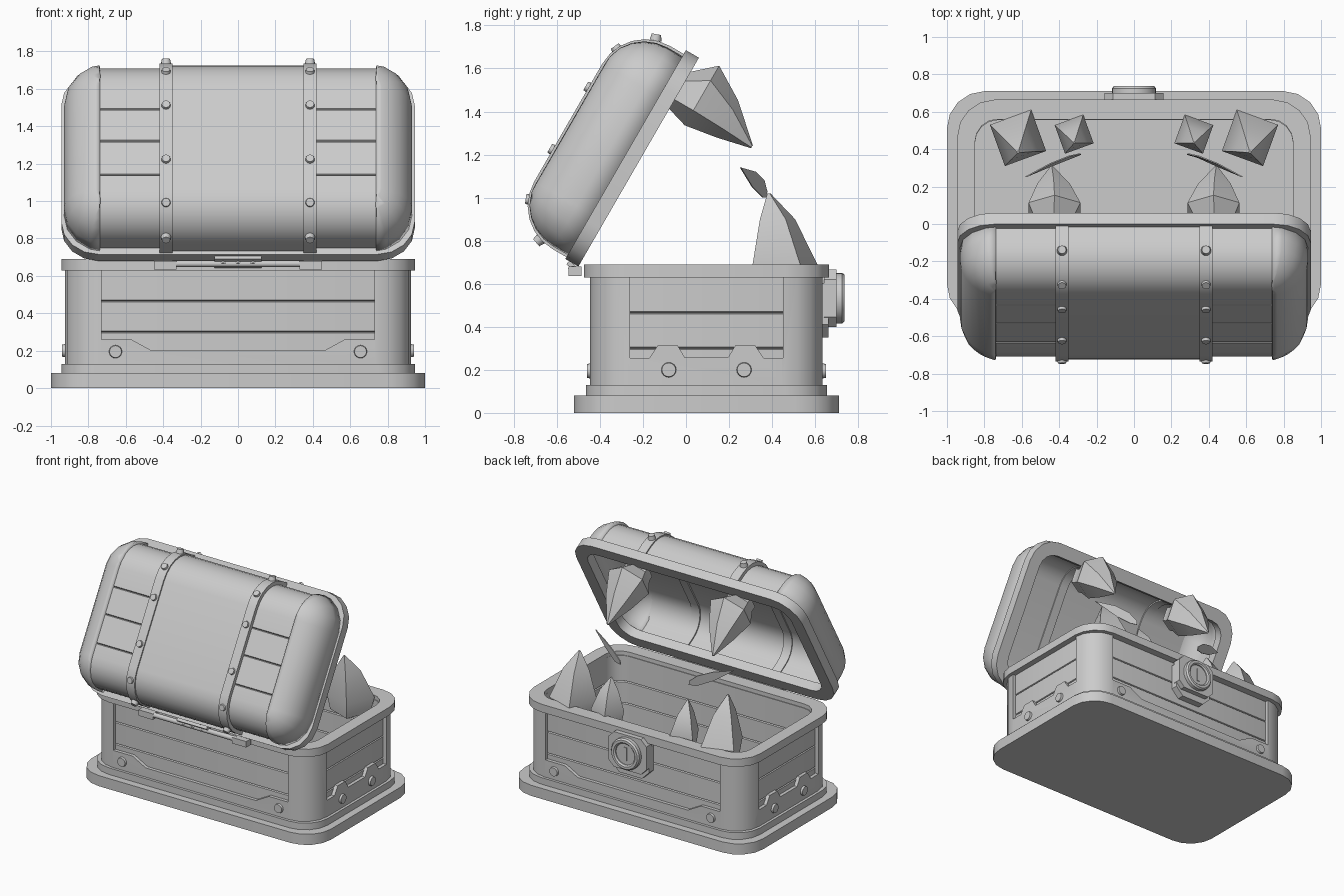
import bpy, bmesh, math
from mathutils import Vector, Matrix

if "Cube" in bpy.data.objects:
    bpy.data.objects.remove(bpy.data.objects["Cube"])

grey = bpy.data.materials.new("plain_grey")
grey.diffuse_color = (0.6, 0.6, 0.6, 1)
grey.use_nodes = True
grey.node_tree.nodes["Principled BSDF"].inputs["Base Color"].default_value = grey.diffuse_color
CY = 0.095            # middle of the base in y
OPEN = math.radians(60)


def finish(name, bm, lid=False, smooth=True):
    bmesh.ops.recalc_face_normals(bm, faces=bm.faces)
    me = bpy.data.meshes.new(name)
    bm.to_mesh(me)
    bm.free()
    me.materials.append(grey)
    ob = bpy.data.objects.new(name, me)
    bpy.context.collection.objects.link(ob)
    if lid:           # lid parts are built closed, then swung open on the hinge
        ob.location = (0, -0.50, 0.68)
        ob.rotation_euler.x = OPEN
    if smooth:
        bpy.ops.object.select_all(action='DESELECT')
        ob.select_set(True)
        bpy.context.view_layer.objects.active = ob
        bpy.ops.object.shade_smooth_by_angle(angle=math.radians(32))
    return ob


def rounded(hx, hy, r, n=4):
    pts = []
    for k, (sx, sy) in enumerate([(1, 1), (-1, 1), (-1, -1), (1, -1)]):
        for i in range(n + 1):
            a = math.pi / 2 * (k + i / n)
            pts.append((sx * (hx - r) + r * math.cos(a), sy * (hy - r) + r * math.sin(a)))
    return pts


def loft(rings, cy, closed=False, bottom=True):
    """Joins rounded rectangles (half x, half y, corner radius, height)."""
    bm = bmesh.new()
    loops = [[bm.verts.new((x, y + cy, z)) for x, y in rounded(hx, hy, r)] for hx, hy, r, z in rings]
    m = len(loops[0])
    pairs = list(zip(loops, loops[1:])) + ([(loops[-1], loops[0])] if closed else [])
    for a, b in pairs:
        for i in range(m):
            bm.faces.new((a[i], a[(i + 1) % m], b[(i + 1) % m], b[i]))
    if not closed:
        bm.faces.new(loops[-1])
        if bottom:
            bm.faces.new(loops[0])
    return bm


def prism(pts, axis, a, b):
    """Extrudes a 2D outline along x or y."""
    bm = bmesh.new()
    def put(p, d):
        return bm.verts.new((d, p[0], p[1]) if axis == 'x' else (p[0], d, p[1]))
    lo, hi = [put(p, a) for p in pts], [put(p, b) for p in pts]
    bm.faces.new(lo)
    bm.faces.new(hi)
    for i in range(len(pts)):
        j = (i + 1) % len(pts)
        bm.faces.new((lo[i], lo[j], hi[j], hi[i]))
    return bm


def cyl(name, p, normal, r, h, r2=None, lid=False, n=16):
    bm = bmesh.new()
    mat = Matrix.Translation(p) @ Vector(normal).to_track_quat('Z', 'Y').to_matrix().to_4x4()
    bmesh.ops.create_cone(bm, cap_ends=True, segments=n, radius1=r, radius2=r2 or r, depth=h, matrix=mat)
    return finish(name, bm, lid)


def box(name, c, size, rx=0):
    bm = bmesh.new()
    mat = Matrix.Translation(c) @ Matrix.Rotation(rx, 4, 'X') @ Matrix.Diagonal((*size, 1))
    bmesh.ops.create_cube(bm, size=1, matrix=mat)
    return finish(name, bm, smooth=False)


# stepped plinth
finish("plinth", loft([(1, .615, .2, 0), (1, .615, .2, .08)], CY))
finish("plinth_step", loft([(.945, .56, .19, .07), (.945, .56, .19, .13)], CY))

# plank wall with grooves, inside and out
out, inn = (.90, .515), (.85, .46)
outer = [(*out, .17, .1)]
inner = [(*inn, .12, .1)]
for g in (.30, .465):
    for dz, d in ((-.005, 0), (0, .01), (.005, 0)):
        outer.append((out[0] - d, out[1] - d, .17 - d, g + dz))
        inner.append((inn[0] + d, inn[1] + d, .12 + d, g + dz))
outer.append((*out, .17, .66))
inner.append((*inn, .12, .66))
finish("plank_wall", loft(outer + inner[::-1], CY, closed=True))

# metal frame with panel openings cut through it
frame = finish("corner_frame", loft([(.925, .54, .19, .13), (.925, .54, .19, .66),
                                     (.88, .495, .15, .66), (.88, .495, .15, .13)], CY, closed=True), smooth=False)
half = [(.73, .8), (.73, .26), (.57, .26), (.46, .20)]
long_cut = half + [(-x, z) for x, z in half[::-1]]
half = [(.355, .8), (.355, .255), (.265, .255), (.225, .315), (.135, .315), (.10, .257)]
side_cut = [(CY + y, z) for y, z in half] + [(CY - y, z) for y, z in half[::-1]]
for pts, axis in ((long_cut, 'y'), (side_cut, 'x')):
    cutter = finish("panel_cutter", prism(pts, axis, -2, 2), smooth=False)
    cutter.hide_render = True
    mod = frame.modifiers.new("cut", 'BOOLEAN')
    mod.operation, mod.solver, mod.object = 'DIFFERENCE', 'EXACT', cutter
    bpy.context.view_layer.objects.active = frame
    bpy.ops.object.modifier_apply(modifier=mod.name)
    bpy.data.objects.remove(cutter)
bpy.ops.object.select_all(action='DESELECT')
frame.select_set(True)
bpy.ops.object.shade_smooth_by_angle(angle=math.radians(32))

# top rim of the base
finish("base_rim", loft([(.945, .57, .2, .63), (.945, .57, .2, .69),
                         (.85, .465, .12, .69), (.85, .465, .12, .63)], CY, closed=True))

# frame rivets
for s in (-1, 1):
    for x in (-.655, .655):
        cyl("frame_rivet", (x, CY + s * .54, .195), (0, s, 0), .038, .03, .032)
    for y in (-.08, .27):
        cyl("side_rivet", (s * .925, y, .20), (s, 0, 0), .038, .03, .032)

# lock on the opening side
def chamfered(w, z0, z1, c):
    return [(w - c, z0), (w, z0 + c), (w, z1 - c), (w - c, z1), (c - w, z1), (-w, z1 - c), (-w, z0 + c), (c - w, z0)]

finish("lock_back_plate", prism(chamfered(.155, .35, .66, .06), 'y', .61, .662), smooth=False)
finish("lock_plate", prism(chamfered(.158, .40, .665, .045), 'y', .64, .70), smooth=False)
bm = bmesh.new()
section = [(.118, .69), (.118, .725), (.108, .737), (.09, .737), (.08, .727), (.08, .69)]
N = 24
rows = [[bm.verts.new((r * math.cos(t * math.tau / N), y, .533 + r * math.sin(t * math.tau / N)))
         for r, y in section] for t in range(N)]
for t in range(N):
    for k in range(len(section)):
        l = (k + 1) % len(section)
        u = (t + 1) % N
        bm.faces.new((rows[t][k], rows[t][l], rows[u][l], rows[u][k]))
finish("lock_ring", bm)
cyl("lock_face", (0, .70, .533), (0, 1, 0), .082, .04, n=24)
box("keyhole", (0, .722, .533), (.02, .008, .1))

# hinge
cyl("hinge_rod", (0, -.525, .665), (1, 0, 0), .018, .7, n=12)
for s in (-1, 1):
    box("hinge_block", (s * .39, -.515, .658), (.12, .06, .045))
box("hinge_plate", (0, -.52, .675), (.25, .075, .022), math.radians(-40))
for x in (-.08, 0, .08):
    cyl("hinge_rivet", (x, -.528, .666), (0, -.64, -.77), .022, .02, .017, n=10)

# lid rim
finish("lid_rim", loft([(.945, .56, .2, 0), (.945, .56, .2, .07),
                        (.85, .465, .12, .07), (.85, .465, .12, 0)], .56, closed=True), lid=True)


# lid arches: side profile with rounded corners, run along x
def profile(off, grooves=()):
    r = .22 + off
    arc = [(r * math.cos(math.pi / 12 * i), r * math.sin(math.pi / 12 * i)) for i in range(7)]
    pts = [(.02 - off, .05)] + [(.24 - c, .145 + s) for c, s in arc]
    for g in grooves:
        pts += [(g - .005, .145 + r), (g, .135 + r), (g + .005, .145 + r)]
    return pts + [(.87 + c, .145 + s) for c, s in arc[::-1]] + [(1.09 + off, .05)]


def arch(name, x0, x1, off, thick, grooves=()):
    finish(name, prism(profile(off, grooves) + profile(off - thick)[::-1], 'x', x0, x1), lid=True)


arch("lid_centre", -.37, .37, 0, .05)
for s in (-1, 1):
    arch("lid_planks", s * .36, s * .76, -.018, .035, (.332, .54, .736))
    arch("lid_band", s * .35, s * .42, .01, .07)
    # rivets along each band
    for u, v, a in ((1.102, .22, 20), (.965, .352, 65), (.744, .375, 90),
                    (.41, .375, 90), (.155, .355, 112), (.012, .22, 160)):
        n = (0, math.cos(math.radians(a)), math.sin(math.radians(a)))
        cyl("band_rivet", (s * .385, u, v), n, .028, .03, .022, lid=True, n=12)
    # rounded end cap
    rings = [(.93, .54, .225, .05)]
    for i in range(7):
        a = math.pi / 12 * i
        d = .22 * (1 - math.cos(a))
        rings.append((.93 - d, .54 - d, .225 - d, .148 + .22 * math.sin(a)))
    bm = loft(rings, .555, bottom=False)
    bmesh.ops.recalc_face_normals(bm, faces=bm.faces)
    bmesh.ops.bisect_plane(bm, geom=bm.verts[:] + bm.edges[:] + bm.faces[:],
                           plane_co=(s * .74, 0, 0), plane_no=(-s, 0, 0), clear_outer=True)
    cap = finish("lid_end_cap", bm, lid=True)
    mod = cap.modifiers.new("thickness", 'SOLIDIFY')
    mod.thickness, mod.offset = .05, 0 - 1


# teeth: stacked polygons (centre x, centre y, radius, height)
def tooth(name, layers, n, rot, s, lid=False):
    bm = bmesh.new()
    rows = [[bm.verts.new((s * (x + r * math.cos(rot + math.tau * i / n)), y + r * math.sin(rot + math.tau * i / n), z))
             for i in range(n)] for x, y, r, z in layers]
    for a, b in zip(rows, rows[1:]):
        for i in range(n):
            bm.faces.new((a[i], a[(i + 1) % n], b[(i + 1) % n], b[i]))
    bm.faces.new(rows[0])
    bm.faces.new(rows[-1])
    finish(name, bm, lid)


for s in (-1, 1):
    tooth("outer_lower_tooth", [(.62, .455, .14, .58), (.62, .46, .166, .69),
                                (.62, .425, .09, .90), (.62, .385, .008, 1.02)], 4, math.radians(115), s)
    tooth("inner_lower_tooth", [(.32, .48, .10, .60), (.32, .48, .115, .69),
                                (.32, .46, .065, .83), (.32, .435, .006, .92)], 4, math.radians(115), s)
    tooth("upper_tooth", [(.43, .945, .10, .04), (.43, .945, .10, 0), (.425, .975, .160, -.10),
                          (.43, .94, .10, -.256), (.44, .885, .008, -.42)], 6, math.radians(90), s, lid=True)
    # slanted floating eye
    bm = bmesh.new()
    bm.faces.new([bm.verts.new((s * x, y, z)) for x, y, z in
                  ((.58, .255, 1.14), (.45, .325, 1.12), (.35, .365, 1.08), (.29, .378, 1.03),
                   (.285, .375, 1.0), (.34, .36, 1.0), (.45, .31, 1.05))])
    eye = finish("eye", bm, smooth=False)
    eye.modifiers.new("thickness", 'SOLIDIFY').thickness = .006
